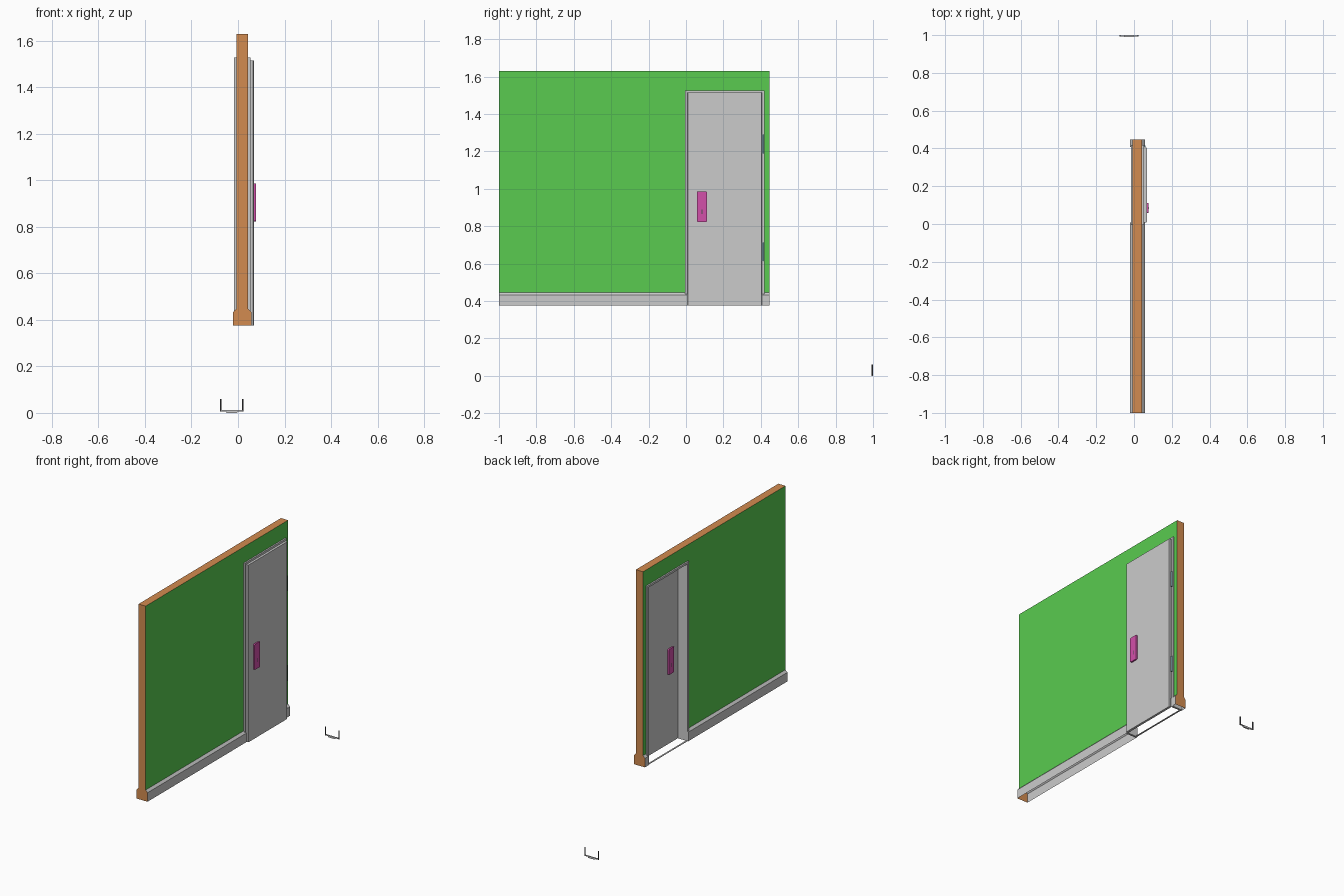
import bpy, bmesh, math

if "Cube" in bpy.data.objects:
    bpy.data.objects.remove(bpy.data.objects["Cube"])


def material(name, rgb):
    m = bpy.data.materials.new(name)
    m.diffuse_color = (*rgb, 1)
    m.use_nodes = True
    m.node_tree.nodes["Principled BSDF"].inputs["Base Color"].default_value = m.diffuse_color
    return m


GREY = material("grey", (0.6, 0.6, 0.6))
GREEN = material("green", (0.1, 0.6, 0.08))
ORANGE = material("orange", (0.65, 0.26, 0.08))
PINK = material("pink", (0.65, 0.08, 0.4))
BLUE = material("steel_blue", (0.2, 0.33, 0.38))
DARK = material("dark", (0.08, 0.08, 0.09))

FLOOR, TOP, HEAD = 0.375, 1.629, 1.514
CX = 0.018          # middle of the wall thickness
Y0, Y1 = 0.008, 0.406  # clear door opening


def finish(bm, name, mats):
    me = bpy.data.meshes.new(name)
    bm.to_mesh(me)
    bm.free()
    for m in mats:
        if m:
            me.materials.append(m)
    ob = bpy.data.objects.new(name, me)
    bpy.context.collection.objects.link(ob)
    return ob


def box(name, x, y, z, mat=None, bevel_axis=None, bevel=0.0, segs=1, outer=False):
    """Box from ranges, optionally with the edges along one axis bevelled."""
    bm = bmesh.new()
    bmesh.ops.create_cube(bm, size=1)
    for v in bm.verts:
        v.co = [(r[0] + r[1]) / 2 + c * (r[1] - r[0]) for r, c in zip((x, y, z), v.co)]
    if bevel:
        es = []
        for e in bm.edges:
            d = e.verts[0].co - e.verts[1].co
            mid = (e.verts[0].co + e.verts[1].co) / 2
            if abs(d[bevel_axis]) > 1e-6 and (not outer or mid.x > sum(x) / 2):
                es.append(e)
        bmesh.ops.bevel(bm, geom=es, offset=bevel, segments=segs, affect='EDGES', profile=0.5)
    return finish(bm, name, [mat])


def wall_block(name, y0, y1, cap0, cap1):
    """Wall section with skirting on both sides, open underneath."""
    half = [(0.039, FLOOR), (0.039, 0.433), (0.0255, 0.447), (0.0255, TOP)]
    prof = [(CX + a, z) for a, z in half] + [(CX - a, z) for a, z in reversed(half)]
    side_mats = [0, 0, 1, 2, 1, 0, 0]
    bm = bmesh.new()
    a = [bm.verts.new((x, y0, z)) for x, z in prof]
    b = [bm.verts.new((x, y1, z)) for x, z in prof]
    for i, m in enumerate(side_mats):
        bm.faces.new((a[i], b[i], b[i + 1], a[i + 1])).material_index = m
    bm.faces.new(a).material_index = cap0
    bm.faces.new(b).material_index = cap1
    bmesh.ops.recalc_face_normals(bm, faces=bm.faces)
    return finish(bm, name, [GREY, GREEN, ORANGE])


# Wall on both sides of the opening, and the lintel above it
wall_block("wall_left", -1.0, Y0 - 0.001, 2, 0)
wall_block("wall_right", Y1 + 0.001, 0.447, 0, 2)
bm = bmesh.new()
zl = HEAD + 0.005
pts = [(CX + 0.0255, zl), (CX + 0.0255, TOP), (CX - 0.0255, TOP), (CX - 0.0255, zl)]
a = [bm.verts.new((x, Y0 - 0.001, z)) for x, z in pts]
b = [bm.verts.new((x, Y1 + 0.001, z)) for x, z in pts]
for i, m in enumerate((0, 1, 0)):
    bm.faces.new((a[i], b[i], b[i + 1], a[i + 1])).material_index = m
bmesh.ops.recalc_face_normals(bm, faces=bm.faces)
finish(bm, "wall_lintel", [GREEN, ORANGE])

# Door frame and thin threshold
fx = (CX - 0.035, CX + 0.035)
box("frame_left", fx, (Y0 - 0.013, Y0), (FLOOR, HEAD))
box("frame_right", fx, (Y1, Y1 + 0.013), (FLOOR, HEAD))
box("frame_head", fx, (Y0 - 0.013, Y1 + 0.013), (HEAD, HEAD + 0.013))
box("threshold", (fx[0], fx[0] + 0.01), (Y0, Y1), (FLOOR, FLOOR + 0.003))

# Door leaf lying against the outer side of the frame
box("door", (0.053, 0.068), (Y0, Y1), (FLOOR, HEAD), None, 2, 0.003, 1, True)

# Lock plates and keyholes on both faces
for side, x in (("outer", (0.068, 0.078)), ("inner", (0.043, 0.053))):
    plate = box("lock_plate_" + side, x, (0.058, 0.112), (0.823, 0.987), PINK, 0, 0.006, 3)
    xo = 0.0775 if side == "outer" else 0.0435
    box("keyhole_" + side, (xo - 0.0007, xo + 0.0007), (0.082, 0.088), (0.865, 0.89), DARK, 0, 0.002, 2)

# Hinges
for name, z0, z1 in (("lower", 0.613, 0.714), ("upper", 1.19, 1.29)):
    bm = bmesh.new()
    bmesh.ops.create_cone(bm, cap_ends=True, segments=12, radius1=0.005, radius2=0.005, depth=z1 - z0)
    bmesh.ops.translate(bm, verts=bm.verts, vec=(0.056, Y1 + 0.006, (z0 + z1) / 2))
    finish(bm, "hinge_" + name, [BLUE])

# Detached double lever handle on the floor: spindle, hub and two levers
HX = -0.027
box("handle_spindle", (HX - 0.048, HX + 0.048), (0.993, 0.999), (0.006, 0.012))
box("handle_hub", (HX - 0.025, HX + 0.025), (0.991, 1.0), (0.0, 0.01), None, 1, 0.003)
for s, name in ((-1, "left"), (1, "right")):
    x = HX + s * 0.048
    box("handle_lever_" + name, (x - 0.003, x + 0.003), (0.992, 1.0), (0.006, 0.06), DARK, 2, 0.0015)
